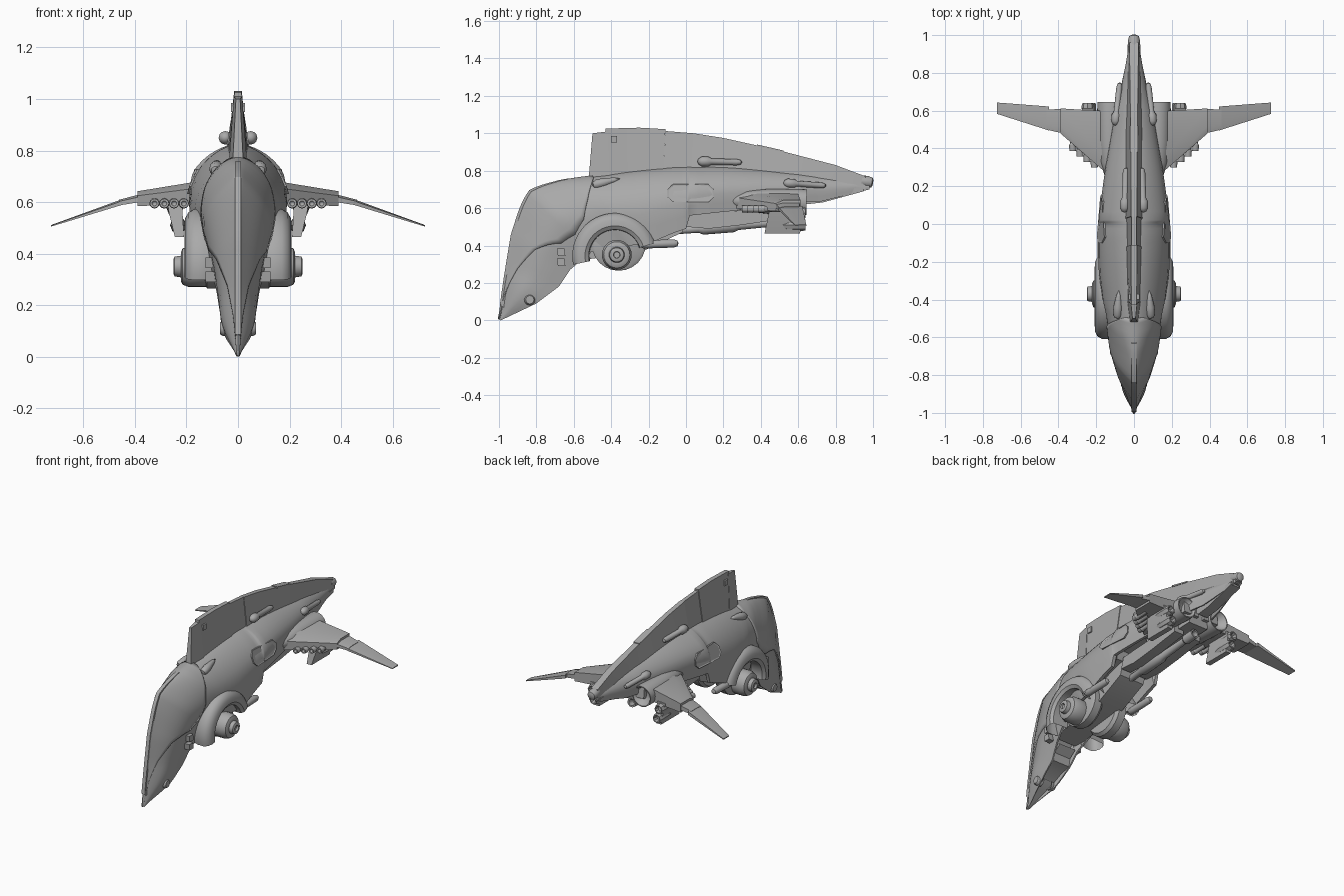
import bpy, bmesh
from math import sin, cos, pi, radians
from mathutils import Vector

if "Cube" in bpy.data.objects:
    bpy.data.objects.remove(bpy.data.objects["Cube"], do_unlink=True)

grey = bpy.data.materials.new("hull grey")
grey.use_nodes = True
grey.diffuse_color = (0.4, 0.4, 0.4, 1)
grey.node_tree.nodes["Principled BSDF"].inputs["Base Color"].default_value = (0.4, 0.4, 0.4, 1)


def finish(name, bm, mirror=False, angle=35):
    bmesh.ops.remove_doubles(bm, verts=bm.verts, dist=0.0002)
    bmesh.ops.recalc_face_normals(bm, faces=bm.faces)
    me = bpy.data.meshes.new(name)
    bm.to_mesh(me)
    bm.free()
    me.materials.append(grey)
    ob = bpy.data.objects.new(name, me)
    bpy.context.collection.objects.link(ob)
    bpy.ops.object.select_all(action='DESELECT')
    ob.select_set(True)
    bpy.context.view_layer.objects.active = ob
    bpy.ops.object.shade_smooth_by_angle(angle=radians(angle))
    if mirror:
        ob.modifiers.new("Mirror", 'MIRROR')
    return ob


def loft(name, rings, mirror=False, closed=True, angle=35):
    bm = bmesh.new()
    rows = [[bm.verts.new(p) for p in ring] for ring in rings]
    n = len(rows[0])
    for a, b in zip(rows, rows[1:]):
        for i in range(n if closed else n - 1):
            j = (i + 1) % n
            bm.faces.new((a[i], a[j], b[j], b[i]))
    if closed:
        bm.faces.new(rows[0])
        bm.faces.new(rows[-1])
    return finish(name, bm, mirror, angle)


def prism(name, outline, x0, x1, mirror=False):
    return loft(name, [[(x, y, z) for y, z in outline] for x in (x0, x1)], mirror, angle=20)


def turned(name, p0, p1, profile, mirror=True, a0=0, a1=360, segs=24):
    """Revolve (fraction along axis, radius) pairs around the axis p0 to p1."""
    p0, p1 = Vector(p0), Vector(p1)
    d = p1 - p0
    u = Vector((0, 0, 1)).cross(d).normalized()
    v = d.normalized().cross(u)
    angles = [radians(a0 + (a1 - a0) * i / segs) for i in range(segs + 1)]
    rings = [[p0 + d * t + (u * cos(a) + v * sin(a)) * r for a in angles] for t, r in profile]
    return loft(name, rings, mirror, closed=False)


def capsule(name, p0, p1, r, tail=1):
    prof = [(0, 0), (.03, r * .6), (.1, r), (.25, r), (.32, r * tail), (.88, r * tail),
            (.97, r * tail * .7), (1, 0)]
    return turned(name, p0, p1, prof, segs=12)


# Hull sections: top y, top z, bottom y, bottom z, half width
sections = [
    (-1, .005, -.99, 0, .006), (-.975, .17, -.8, .09, .06), (-.955, .3, -.68, .18, .076),
    (-.93, .45, -.62, .27, .092), (-.88, .6, -.56, .32, .11), (-.83, .69, -.5, .37, .126),
    (-.7, .735, -.42, .38, .14), (-.6, .755, -.35, .39, .153), (-.5, .77, -.3, .4, .17),
    (-.3, .8, -.2, .41, .187), (-.1, .82, -.06, .47, .19), (0, .825, 0, .49, .188),
    (.02, .825, .02, .56, .186), (.2, .825, .2, .58, .165), (.4, .81, .4, .6, .135),
    (.6, .79, .6, .63, .1), (.72, .775, .72, .635, .07), (.9, .75, .9, .68, .035),
    (.98, .735, .98, .7, .025)]


def section(k):
    """Smooth top line and width, straight lower line."""
    i = min(int(k), len(sections) - 2)
    t = k - i
    p = [sections[min(max(i + o, 0), len(sections) - 1)] for o in (-1, 0, 1, 2)]
    out = []
    for c in range(5):
        a, b, e, f = (q[c] for q in p)
        lin = b + (e - b) * t
        cat = b + .5 * t * (e - a + t * (2*a - 5*b + 4*e - f + t * (3*(b - e) + f - a)))
        out.append(cat if c in (1, 4) else lin)
    return out


def hull_point(s, t, side=1):
    ty, tz, by, bz, w = s
    power = .55 + .5 * min(1, max(0, (-.6 - ty) / .3))
    f = sin(pi / 2 * min(1, t / .6)) ** power - .15 * max(0, t - .6)
    return Vector((side * w * f, ty + (by - ty) * t, tz + (bz - tz) * t))


steps = [k / 4 for k in range(4 * (len(sections) - 1) + 1)]
samples = [hull_point(section(k / 8), t / 60) for k in range(8 * len(sections) - 8) for t in range(61)]


def hull_x(y, z):
    return min(samples, key=lambda p: (p.y - y) ** 2 + (p.z - z) ** 2).x


ts = [.01, .03, .06, .1, .16, .24, .34, .45, .6, .8, 1]
rings = []
for k in steps:
    s = section(k)
    half = [hull_point(s, t) for t in ts]
    lip, deep = hull_point(s, 1), hull_point(s, .8)
    half += [Vector((lip.x * .88, lip.y, lip.z)), Vector((deep.x * .75, deep.y, deep.z))]
    rings.append([hull_point(s, 0)] + half + [Vector((-p.x, p.y, p.z)) for p in reversed(half)])
loft("hull", rings)

# Nose cowl: a thin shell over the front of the hull
reach = [.05, .1, .2, .4, .67, .72, .55, .3, .03]
rings = []
for k in steps[:33]:
    i = min(int(k), 7)
    m = reach[i] + (reach[i + 1] - reach[i]) * (k - i)
    s = section(k)
    fr = [m * (j / 12) ** 1.6 for j in range(13)]
    rings.append([hull_point(s, t, -1) for t in reversed(fr[1:])] + [hull_point(s, t) for t in fr])
cowl = loft("nose_cowl", rings, closed=False)
shell = cowl.modifiers.new("Shell", 'SOLIDIFY')
shell.thickness, shell.offset = .014, 0
tops = [section(k)[:2] for k in steps[2:28]]
prism("nose_ridge", [(max(y - .007, -1), z + .007) for y, z in tops]
      + [(y + .025, z - .02) for y, z in reversed(tops)], -.012, .012)
prism("chin_step", [(-.81, .12), (-.745, .16), (-.68, .18), (-.67, .23), (-.62, .27), (-.7, .3), (-.8, .2)],
      -.06, .06)


# Dorsal fin in overlapping panels: rows of y, top z, base z, and top and base half widths
def fin(name, rows):
    loft(name, [[(b, y0, z0), (a, y1, z1), (-a, y1, z1), (-b, y0, z0)]
                for y0, y1, z1, z0, a, b in rows], angle=20)


fin("fin_front", [(-.52, -.5, 1, .76, .008, .02), (-.41, -.42, 1.01, .77, .016, .034)])
fin("fin_main", [(-.43, -.43, 1.025, .77, .014, .03), (-.25, -.25, 1.03, .79, .015, .036),
                 (-.12, -.11, 1.022, .8, .015, .04)])
fin("fin_middle", [(-.12, -.11, 1.012, .8, .012, .036), (.03, .04, 1, .81, .012, .04)])
fin("fin_rear", [(.03, .04, 1, .81, .015, .045), (.2, .2, .975, .8, .016, .045),
                 (.5, .5, .908, .77, .018, .045), (.8, .8, .83, .72, .022, .036),
                 (.96, .96, .77, .7, .024, .028)])
prism("fin_top_plate", [(.38, .94), (.52, .908), (.52, .9), (.38, .93)], -.022, .022)
prism("fin_lamp", [(-.4, .95), (-.37, .95), (-.37, .985), (-.4, .985)], .012, .028, True)
turned("tail_tip", (0, .94, .745), (0, 1, .735),
       [(0, 0), (0, .03), (.5, .032), (.9, .026), (1, .015), (1, 0)], False)
prism("tail_keel", [(.6, .66), (.64, .62), (.73, .63), (.95, .69), (.95, .71), (.6, .7)], -.035, .035)

# Wheel arches and the pods inside them
turned("wheel_arch", (0, -.38, .345), (1, -.38, .345),
       [(.08, .215), (.13, .228), (.17, .228), (.193, .215), (.206, .19), (.208, .16), (.195, .14), (.09, .135)],
       a0=18, a1=192, segs=32)
turned("wheel_pod", (0, -.37, .35), (1, -.37, .35),
       [(.06, 0), (.06, .06), (.1, .08), (.19, .08), (.215, .07), (.222, .055), (.222, .042),
        (.246, .038), (.25, .03), (.25, .018), (.238, .016), (.238, 0)])
turned("pod_drum", (0, -.36, .41), (1, -.36, .41), [(.05, 0), (.05, .13), (.07, .145), (.12, .145), (.13, .13), (.13, 0)])
prism("belly_block", [(-.64, .31), (-.5, .33), (-.25, .36), (-.02, .47), (.02, .58), (-.5, .5)], -.09, .09)
capsule("arch_gun", (.17, -.25, .405), (.17, -.04, .412), .022)


# Wings: x, leading y, trailing y, middle z, thickness
def wing(name, rows):
    loft(name, [[(x, a, z - h / 2), (x, a, z + h * .2), (x, a + (b - a) * .3, z + h / 2),
                 (x, b, z + h / 2), (x, b, z - h / 2)] for x, a, b, z, h in rows], True, 20)


wing("inner_wing", [(.1, .23, .6, .645, .09), (.2, .315, .6, .633, .08), (.39, .48, .612, .613, .058)])
wing("wing_joint", [(.38, .48, .61, .615, .03), (.462, .5, .605, .598, .022)])
wing("outer_wing", [(.45, .495, .622, .6, .022), (.725, .583, .643, .508, .006)])
for i in range(4):
    x, y = .21 + i * .038, .3 + i * .029
    turned("wing_gun", (x, y, .595), (x, y + .12, .595),
           [(.15, 0), (0, .01), (0, .018), (.25, .02), (.3, .016), (1, .016)], segs=12)

# Main engines and the under-wing thrusters
turned("main_engine", (.125, .22, .64), (.125, .645, .632),
       [(0, 0), (.05, .025), (.25, .055), (.5, .066), (.9, .07), (1, .068), (1, .062), (.93, .045), (.88, 0)])
prism("engine_fairing", [(.25, .62), (.4, .7), (.62, .695), (.63, .61), (.25, .6)], .02, .13, True)
loft("thruster_pylon", [[(x0, y0, z), (x1, y0, z), (x1, y1, z), (x0, y1, z)] for x0, x1, y0, y1, z in
                        ((.215, .275, .45, .61, .61), (.215, .268, .44, .62, .56),
                         (.21, .245, .42, .61, .465))], True, 20)
for x, z in ((.245, .575), (.232, .51)):
    turned("thruster", (x, .5, z), (x, .64, z),
           [(0, 0), (0, .02), (.3, .03), (.9, .032), (1, .028), (1, .022), (.8, .015), (.8, 0)], segs=8)

# Under-body cannon and its mount
prism("gun_cradle", [(0, .5), (.12, .49), (.3, .51), (.5, .54), (.5, .6), (.02, .57)], .03, .1, True)
turned("centre_cannon", (0, -.06, .48), (0, .57, .53),
       [(0, 0), (0, .02), (.2, .022), (.24, .034), (.5, .034), (.54, .024), (.85, .02), (.87, .03),
        (1, .03), (1, .02), (.94, .016), (.94, 0)], False, segs=16)
prism("rear_block", [(.2, .56), (.6, .57), (.62, .66), (.2, .66)], -.07, .07)

# Side blisters, nose sensors and cheek vents
capsule("upper_blister", (.05, .06, .85), (.042, .3, .845), .026, tail=.65)
capsule("rear_blister", (.1, .52, .735), (.075, .75, .72), .024, tail=.65)
turned("front_blister", (.088, -.5, .722), (.08, -.35, .758),
       [(0, 0), (.03, .016), (.15, .025), (.4, .024), (.8, .013), (1, 0)], segs=12)
turned("nose_sensor", (.03, -.835, .11), (.07, -.835, .11),
       [(0, .03), (.7, .03), (1, .022), (1, 0)], segs=16)
for z in (.31, .365):
    prism("cheek_vent", [(-.685, z - .02), (-.645, z - .02), (-.65, z + .02), (-.69, z + .02)],
          .07, .126, True)

# Side hatches following the slope of the hull, with a sunken centre
bm = bmesh.new()
outline = ((-.1, .66), (-.07, .632), (.12, .632), (.15, .66), (.15, .7), (.12, .728), (-.07, .728), (-.1, .7))
rows = [[bm.verts.new((hull_x(y, z) + d, y, z)) for y, z in outline] for d in (-.02, .008)]
for i in range(8):
    bm.faces.new((rows[0][i], rows[0][i - 1], rows[1][i - 1], rows[1][i]))
face = bm.faces.new(rows[1])
bmesh.ops.recalc_face_normals(bm, faces=bm.faces)
bmesh.ops.inset_region(bm, faces=[face], thickness=.008, depth=-.003)
finish("side_hatch", bm, True, 20)
